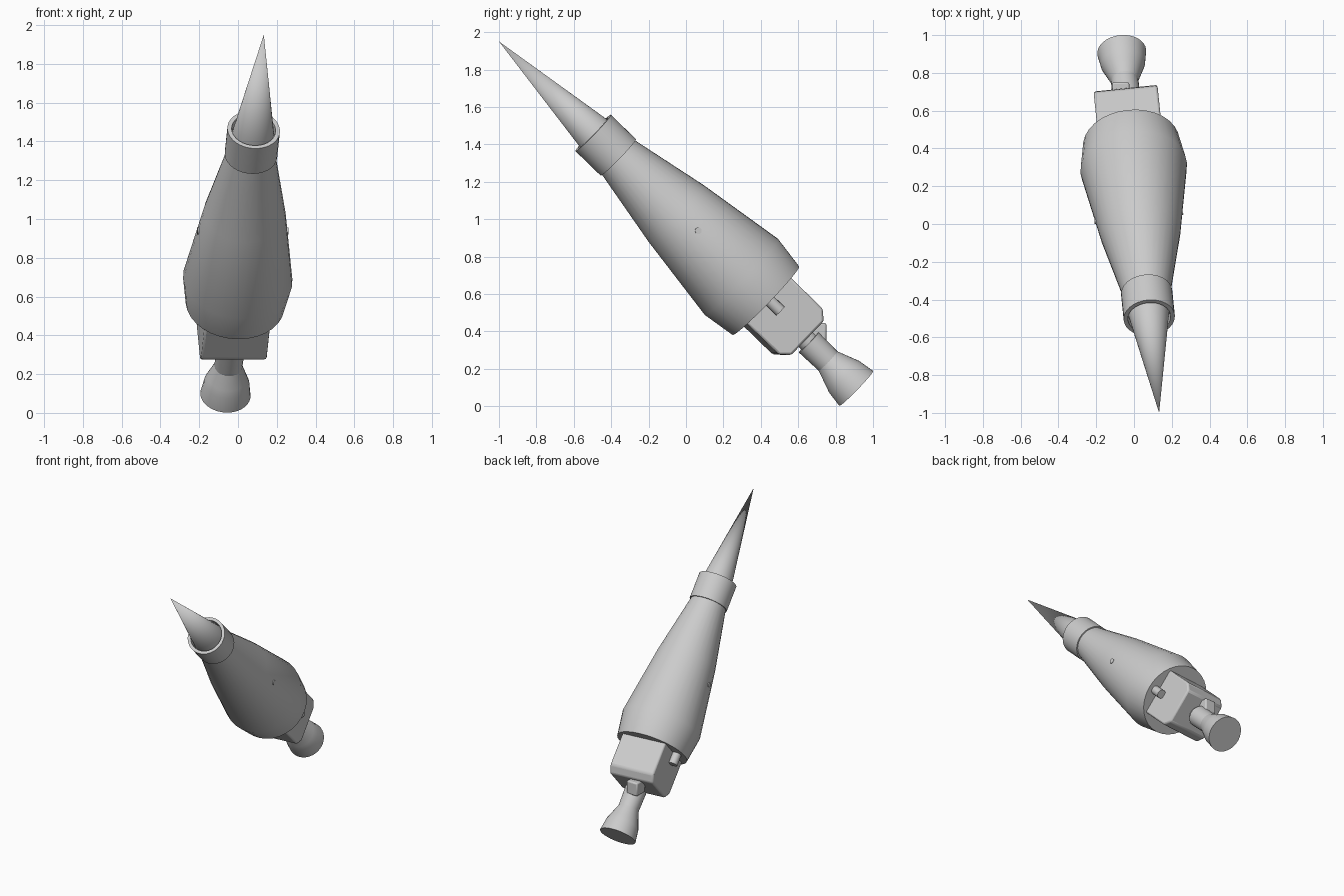
import bpy, bmesh, math
from mathutils import Vector, Matrix

cube = bpy.data.objects.get("Cube")
if cube:
    bpy.data.objects.remove(cube, do_unlink=True)

grey = bpy.data.materials.new("plain_grey")
grey.use_nodes = True
grey.diffuse_color = (0.6, 0.6, 0.6, 1)
grey.node_tree.nodes["Principled BSDF"].inputs["Base Color"].default_value = (0.6, 0.6, 0.6, 1)

# Tilted frame: local z runs from nozzle exit to needle tip, local x stays level
base = Vector((-0.065, 0.91, 0.095))
tip = Vector((0.133, -1.0, 1.95))
length = (tip - base).length
axis = (tip - base).normalized()
side = Vector((-axis.y, axis.x, 0)).normalized()
frame = Matrix((side, axis.cross(side), axis)).transposed().to_4x4()
frame.translation = base


def finish(name, bm, matrix=frame, angle=35):
    """Turn a bmesh into a placed, shaded object."""
    bmesh.ops.remove_doubles(bm, verts=bm.verts, dist=1e-5)
    bmesh.ops.recalc_face_normals(bm, faces=bm.faces)
    mesh = bpy.data.meshes.new(name)
    bm.to_mesh(mesh)
    bm.free()
    mesh.materials.append(grey)
    obj = bpy.data.objects.new(name, mesh)
    bpy.context.collection.objects.link(obj)
    obj.matrix_world = matrix
    bpy.ops.object.select_all(action="DESELECT")
    obj.select_set(True)
    bpy.context.view_layer.objects.active = obj
    bpy.ops.object.shade_smooth_by_angle(angle=math.radians(angle))
    return obj


def lathe(name, profile, steps=32, matrix=frame):
    """Spin a (radius, height) profile around local z."""
    bm = bmesh.new()
    verts = [bm.verts.new((r, 0, h)) for r, h in profile]
    edges = [bm.edges.new(pair) for pair in zip(verts, verts[1:])]
    bmesh.ops.spin(bm, geom=verts + edges, cent=(0, 0, 0), axis=(0, 0, 1),
                   angle=math.tau, steps=steps)
    return finish(name, bm, matrix)


def add_bevel(obj, width):
    mod = obj.modifiers.new("soft_edges", "BEVEL")
    mod.width = width
    mod.segments = 2


# Main body, widest near the tail
lathe("body", [(0, 0.675), (0.256, 0.675), (0.283, 0.858), (0.212, 1.345),
               (0.125, 1.79), (0.11, 1.93), (0, 1.93)])

# Open collar around the needle
lathe("collar", [(0.12, 1.778), (0.136, 1.778), (0.136, 1.966),
                 (0.114, 1.966), (0.114, 1.90)])

# Needle nose
lathe("needle", [(0, 1.92), (0.11, 1.92), (0, length)])

# Tail nozzle with a flat closed exit, and the neck that carries it
lathe("nozzle", [(0, 0), (0.13, 0), (0.117, 0.09), (0.102, 0.13),
                 (0.07, 0.216), (0, 0.216)])
lathe("neck", [(0, 0.20), (0.072, 0.20), (0.076, 0.355), (0.055, 0.355),
               (0.055, 0.42), (0, 0.42)], 24)

# Tail block: chamfered outline pulled across its width
outline = [(-0.17, 0.72), (-0.17, 0.437), (-0.125, 0.387),
           (0.125, 0.387), (0.17, 0.437), (0.17, 0.72)]
bm = bmesh.new()
face = bm.faces.new([bm.verts.new((-0.17, y, z)) for y, z in outline])
pulled = bmesh.ops.extrude_face_region(bm, geom=[face])["geom"]
bmesh.ops.translate(bm, vec=(0.34, 0, 0),
                    verts=[v for v in pulled if isinstance(v, bmesh.types.BMVert)])
add_bevel(finish("tail_block", bm), 0.012)

# Small pegs beside the block and studs on the flanks, one per side
for label, s in (("left", 1), ("right", -1)):
    peg_place = frame @ Matrix.Translation((s * 0.195, 0, 0.595))
    lathe(label + "_peg", [(0, 0), (0.032, 0), (0.032, 0.10), (0, 0.10)], 16, peg_place)
    stud_place = (frame @ Matrix.Translation((s * 0.22, 0, 1.213))
                  @ Matrix.Rotation(s * math.pi / 2, 4, "Y"))
    lathe(label + "_stud", [(0, 0), (0.018, 0), (0.018, 0.016), (0, 0.016)], 12, stud_place)

# Level bracket between block and neck
bm = bmesh.new()
bmesh.ops.create_cube(bm, size=1)
bmesh.ops.scale(bm, vec=(0.09, 0.10, 0.10), verts=bm.verts)
add_bevel(finish("bracket", bm, Matrix.Translation((-0.07, 0.70, 0.395))), 0.01)
